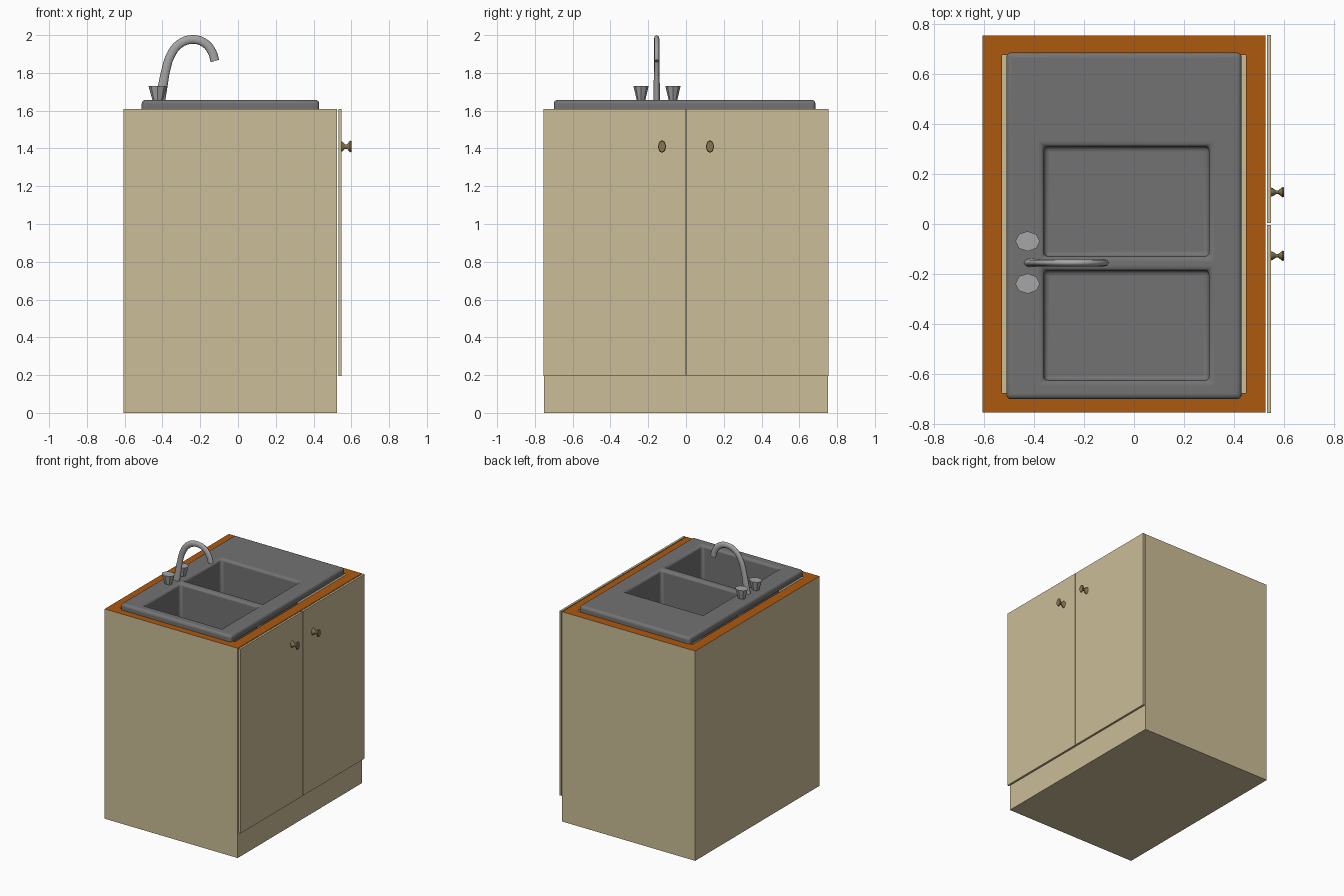
import bpy, bmesh, math
from mathutils import Matrix

if "Cube" in bpy.data.objects:
    bpy.data.objects.remove(bpy.data.objects["Cube"])


def material(name, r, g, b):
    m = bpy.data.materials.new(name)
    m.diffuse_color = (r, g, b, 1)
    m.use_nodes = True
    m.node_tree.nodes["Principled BSDF"].inputs["Base Color"].default_value = m.diffuse_color
    return m


CREAM = material("cream_paint", 0.60, 0.51, 0.31)
WOOD = material("orange_worktop", 0.42, 0.10, 0.004)
STEEL = material("dark_steel", 0.17, 0.17, 0.17)
CHROME = material("light_steel", 0.38, 0.38, 0.38)
BRASS = material("brass", 0.25, 0.18, 0.08)


def finish(bm, name, *mats):
    bmesh.ops.recalc_face_normals(bm, faces=bm.faces)
    me = bpy.data.meshes.new(name)
    bm.to_mesh(me)
    bm.free()
    ob = bpy.data.objects.new(name, me)
    bpy.context.collection.objects.link(ob)
    for m in mats:
        me.materials.append(m)
    return ob


def smooth(ob, angle=40):
    bpy.ops.object.select_all(action='DESELECT')
    ob.select_set(True)
    bpy.context.view_layer.objects.active = ob
    bpy.ops.object.shade_smooth_by_angle(angle=math.radians(angle))


def box_bm(x0, x1, y0, y1, z0, z1):
    bm = bmesh.new()
    mat = Matrix.Translation(((x0 + x1) / 2, (y0 + y1) / 2, (z0 + z1) / 2)) \
        @ Matrix.Diagonal((x1 - x0, y1 - y0, z1 - z0, 1))
    bmesh.ops.create_cube(bm, size=1, matrix=mat)
    return bm


# Cabinet body: the top is an orange rim with a cut-out for the sink
bm = box_bm(-0.605, 0.525, -0.753, 0.753, 0, 1.61)
top = max(bm.faces, key=lambda f: f.calc_center_median().z)
rim = bmesh.ops.inset_region(bm, faces=[top], thickness=0.11)["faces"]
for f in rim:
    f.material_index = 1
bmesh.ops.delete(bm, geom=[top], context='FACES')
finish(bm, "cabinet_body", CREAM, WOOD)


# Doors and knobs, one per side
def knob(name, y):
    profile = [(0, 0.028), (0.008, 0.024), (0.02, 0.012), (0.03, 0.012),
               (0.04, 0.024), (0.047, 0.032), (0.053, 0.028)]
    n = 16
    bm = bmesh.new()
    rings = [[bm.verts.new((0.547 + x,
                            y + 0.65 * r * math.cos(2 * math.pi * i / n),
                            1.41 + r * math.sin(2 * math.pi * i / n)))
              for i in range(n)] for x, r in profile]
    for a, b in zip(rings, rings[1:]):
        for i in range(n):
            bm.faces.new((a[i], a[(i + 1) % n], b[(i + 1) % n], b[i]))
    bm.faces.new(rings[0])
    bm.faces.new(rings[-1])
    smooth(finish(bm, name, BRASS))


for side, s in (("left", -1), ("right", 1)):
    ys = sorted((s * 0.003, s * 0.754))
    finish(box_bm(0.532, 0.548, *ys, 0.195, 1.61), side + "_door", CREAM)
    knob(side + "_knob", s * 0.127)

# Sink: grid plate, two cells sunk into basins, outer edge turned down
xs = [-0.51, -0.36, 0.30, 0.43]
ys = [-0.70, -0.625, -0.185, -0.13, 0.31, 0.685]
bm = bmesh.new()
grid = [[bm.verts.new((x, y, 1.657)) for y in ys] for x in xs]
cells = {(i, j): bm.faces.new((grid[i][j], grid[i + 1][j],
                               grid[i + 1][j + 1], grid[i][j + 1]))
         for i in range(3) for j in range(5)}
border = [e for e in bm.edges if e.is_boundary]
ext = bmesh.ops.extrude_edge_only(bm, edges=border)["geom"]
for v in ext:
    if isinstance(v, bmesh.types.BMVert):
        v.co.z = 1.608
for key in ((1, 1), (1, 3)):
    new = bmesh.ops.extrude_face_region(bm, geom=[cells[key]])["geom"]
    for v in new:
        if isinstance(v, bmesh.types.BMVert):
            v.co.z = 1.30
    if cells[key].is_valid:
        bm.faces.remove(cells[key])
sink = finish(bm, "double_sink", STEEL)
bev = sink.modifiers.new("rounded_edges", 'BEVEL')
bev.width = 0.02
bev.segments = 4
bev.limit_method = 'ANGLE'
smooth(sink, 50)

# Tap handles: flared eight-sided cones
for name, y in (("left_tap", -0.238), ("right_tap", -0.069)):
    bm = bmesh.new()
    bmesh.ops.create_cone(bm, cap_ends=True, segments=8, radius1=0.026,
                          radius2=0.049, depth=0.08,
                          matrix=Matrix.Translation((-0.425, y, 1.69))
                          @ Matrix.Diagonal((1, 0.82, 1, 1)))
    finish(bm, name, CHROME)

# Swan-neck spout: swept tube, flattened sideways
path = [(-0.415, 1.64, 1.2), (-0.40, 1.72, 1.1), (-0.383, 1.81, 1),
        (-0.358, 1.89, 1), (-0.31, 1.953, 1), (-0.24, 1.977, 1),
        (-0.175, 1.957, 1), (-0.137, 1.91, 1), (-0.122, 1.863, 1)]
cu = bpy.data.curves.new("spout", 'CURVE')
cu.dimensions = '3D'
cu.bevel_depth = 0.023
cu.bevel_resolution = 2
cu.use_fill_caps = True
cu.resolution_u = 4
sp = cu.splines.new('BEZIER')
sp.bezier_points.add(len(path) - 1)
for p, (x, z, r) in zip(sp.bezier_points, path):
    p.co = (x, 0, z)
    p.radius = r
    p.handle_left_type = p.handle_right_type = 'AUTO'
cu.materials.append(CHROME)
spout = bpy.data.objects.new("spout", cu)
bpy.context.collection.objects.link(spout)
spout.location.y = -0.155
spout.scale.y = 0.65
